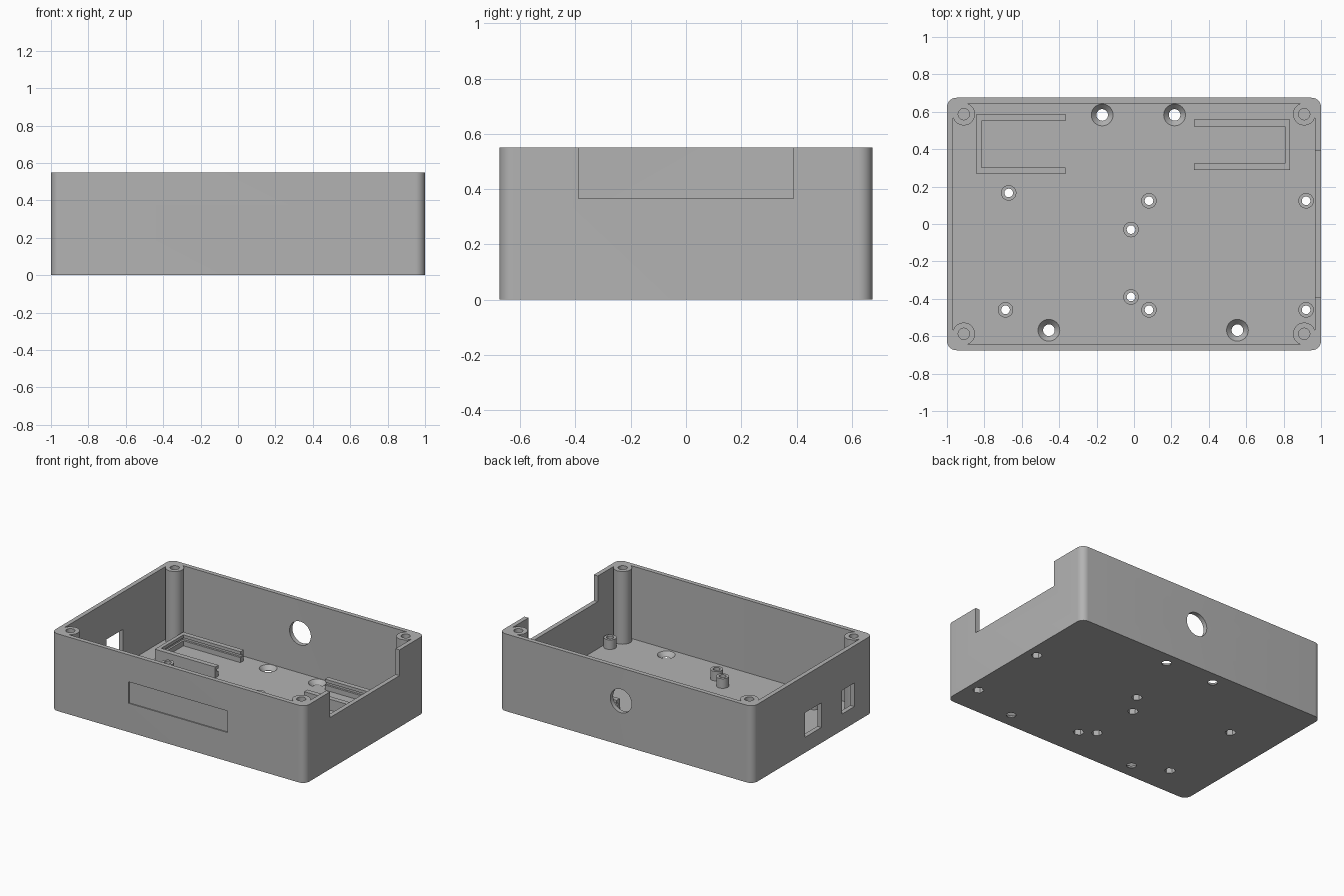
import bpy
import bmesh
from math import pi, cos, sin, radians

cube = bpy.data.objects.get("Cube")
if cube:
    bpy.data.objects.remove(cube, do_unlink=True)

grey = bpy.data.materials.new("grey_plastic")
grey.use_nodes = True
tint = (0.45, 0.45, 0.45, 1)
grey.diffuse_color = tint
grey.node_tree.nodes["Principled BSDF"].inputs["Base Color"].default_value = tint


def finish(name, bm):
    bmesh.ops.recalc_face_normals(bm, faces=bm.faces)
    mesh = bpy.data.meshes.new(name)
    bm.to_mesh(mesh)
    bm.free()
    mesh.materials.append(grey)
    obj = bpy.data.objects.new(name, mesh)
    bpy.context.collection.objects.link(obj)
    return obj


def box(name, x0, x1, y0, y1, z0, z1):
    bm = bmesh.new()
    bmesh.ops.create_cube(bm, size=1)
    for v in bm.verts:
        v.co = (x1 if v.co.x > 0 else x0, y1 if v.co.y > 0 else y0,
                z1 if v.co.z > 0 else z0)
    return finish(name, bm)


def rounded_box(name, hx, hy, r, z0, z1, steps=10):
    bm = bmesh.new()
    ring = []
    for i, (sx, sy) in enumerate(((1, 1), (-1, 1), (-1, -1), (1, -1))):
        for k in range(steps + 1):
            a = (i + k / steps) * pi / 2
            ring.append(bm.verts.new((sx * (hx - r) + r * cos(a),
                                      sy * (hy - r) + r * sin(a), z0)))
    base = bm.faces.new(ring)
    top = bmesh.ops.extrude_face_region(bm, geom=[base])["geom"]
    for v in top:
        if isinstance(v, bmesh.types.BMVert):
            v.co.z = z1
    return finish(name, bm)


def rod(name, x, y, z0, z1, r0, r1=None, sides=40):
    bm = bmesh.new()
    bmesh.ops.create_cone(bm, cap_ends=True, segments=sides, radius1=r0,
                          radius2=r0 if r1 is None else r1, depth=z1 - z0)
    bmesh.ops.translate(bm, verts=bm.verts, vec=(x, y, (z0 + z1) / 2))
    return finish(name, bm)


def cut(target, cutters):
    bpy.context.view_layer.objects.active = target
    for c in cutters:
        mod = target.modifiers.new("cut", "BOOLEAN")
        mod.operation = "DIFFERENCE"
        mod.solver = "EXACT"
        mod.object = c
        bpy.ops.object.modifier_apply(modifier=mod.name)


W, D, H = 1.0, 0.675, 0.55
WALL, FLOOR = 0.032, 0.032
parts, helpers = [], []


def helper(obj):
    obj.hide_render = True
    helpers.append(obj)
    return obj


# Open case with a hollow interior
shell = rounded_box("case_shell", W, D, 0.05, 0, H)
parts.append(shell)
shell_cuts = [helper(rounded_box("cavity", W - WALL, D - WALL, 0.075, FLOOR, 1))]

# Side notch, connector openings and shallow front panel recess
for x0, x1, y0, y1, z0, z1 in (
        (0.9, 1.1, -0.39, 0.39, 0.367, 1),
        (-1.1, -0.9, -0.095, 0.086, 0.11, 0.285),
        (-1.1, -0.9, -0.467, -0.33, 0.117, 0.285),
        (-0.39, 0.39, -0.8, -D + 0.008, 0.205, 0.358)):
    shell_cuts.append(helper(box("opening", x0, x1, y0, y1, z0, z1)))

# Round cable hole in the back wall
cable = helper(rod("cable_hole", 0, 0, -0.1, 0.1, 0.084))
cable.rotation_euler.x = radians(90)
cable.location = (0.04, D, 0.315)
shell_cuts.append(cable)

# Countersunk mounting holes in the floor
for x, y in ((-0.17, 0.583), (0.217, 0.583), (-0.455, -0.568), (0.553, -0.568)):
    shell_cuts.append(helper(rod("screw_hole", x, y, -0.02, 0.1, 0.031)))
    shell_cuts.append(helper(rod("countersink", x, y, 0.002, FLOOR + 0.002,
                                 0.031, 0.06)))

# Corner lid-screw bosses with blind holes
for sx in (-1, 1):
    for sy in (-1, 1):
        x, y = sx * 0.91, sy * 0.587
        boss = rod("corner_boss", x, y, FLOOR - 0.01, H, 0.06)
        hole = helper(rod("boss_hole", x, y, 0.2, 1, 0.03))
        cut(boss, [hole])
        shell_cuts.append(hole)
        parts.append(boss)

# Board standoffs with through holes and hexagonal nut pockets
for x, y in ((-0.67, 0.166), (-0.687, -0.459), (-0.016, -0.03), (-0.016, -0.39),
             (0.08, 0.124), (0.08, -0.459), (0.92, 0.124), (0.92, -0.459)):
    post = rod("standoff", x, y, FLOOR - 0.01, 0.1, 0.041)
    holes = [helper(rod("post_hole", x, y, -0.02, 0.2, 0.023)),
             helper(rod("nut_pocket", x, y, -0.03, 0.06, 0.036, sides=6))]
    cut(post, holes)
    shell_cuts += holes
    parts.append(post)


# Three-sided board holders with a groove along the inside
def holder(name, x_open, x_back, y0, y1, side):
    lo, hi = sorted((x_open, x_back))
    rail = box(name, lo, hi, y0, y1, FLOOR - 0.005, 0.11)
    cutters = []
    for grow, z0, z1 in ((0, 0, 1), (0.014, 0.068, 0.088)):
        a, b = sorted((x_open - side * 0.1, x_back - side * (0.026 - grow)))
        cutters.append(helper(box("holder_cut", a, b, y0 + 0.036 - grow,
                                  y1 - 0.036 + grow, z0, z1)))
    cut(rail, cutters)
    parts.append(rail)


holder("left_end_holder", -0.366, -0.842, 0.266, 0.587, -1)
holder("right_end_holder", 0.32, 0.834, 0.288, 0.558, 1)

bpy.context.view_layer.update()
cut(shell, shell_cuts)

for h in helpers:
    bpy.data.objects.remove(h, do_unlink=True)

# Smooth round surfaces, crisp edges
bpy.ops.object.select_all(action="DESELECT")
for p in parts:
    p.select_set(True)
bpy.context.view_layer.objects.active = shell
bpy.ops.object.shade_smooth_by_angle(angle=radians(30))
